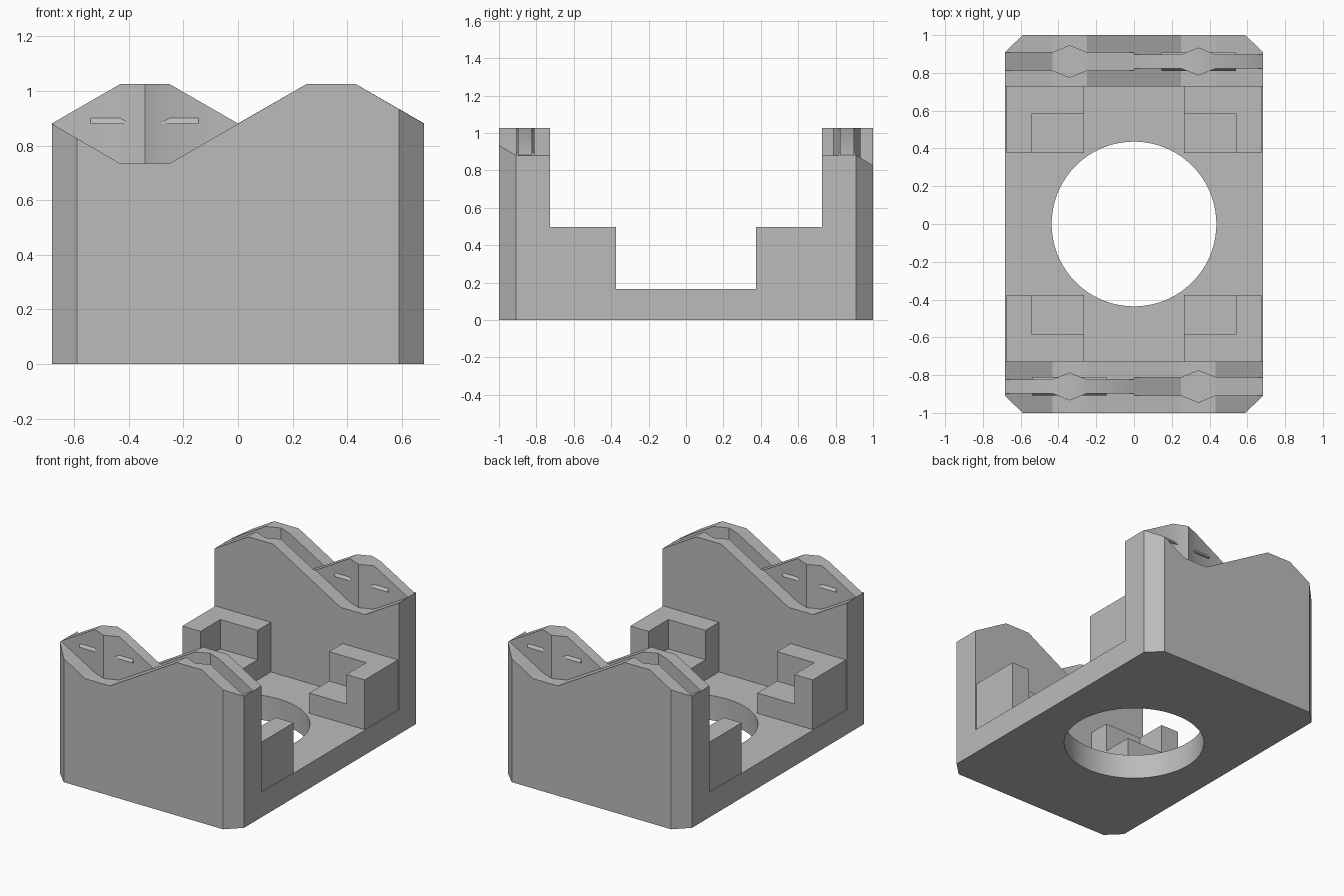
import bpy, bmesh, math
from mathutils import Matrix

if "Cube" in bpy.data.objects:
    bpy.data.objects.remove(bpy.data.objects["Cube"])

grey = bpy.data.materials.new("plain grey")
grey.diffuse_color = (0.5, 0.5, 0.5, 1)
grey.use_nodes = True
grey.node_tree.nodes["Principled BSDF"].inputs["Base Color"].default_value = grey.diffuse_color

def finish(name, bm, helper=False):
    bmesh.ops.recalc_face_normals(bm, faces=bm.faces[:])
    me = bpy.data.meshes.new(name)
    bm.to_mesh(me)
    bm.free()
    me.materials.append(grey)
    ob = bpy.data.objects.new(name, me)
    bpy.context.collection.objects.link(ob)
    ob.hide_render = helper
    return ob

def loft(name, rings, helper=False, turned=False):
    """Skin a list of equal-length point rings and cap both ends."""
    bm = bmesh.new()
    rows = [[bm.verts.new(p) for p in r] for r in rings]
    for a, b in zip(rows, rows[1:]):
        for i in range(len(a)):
            j = (i + 1) % len(a)
            bm.faces.new((a[i], a[j], b[j], b[i]))
    bm.faces.new(rows[0])
    bm.faces.new(rows[-1])
    if turned:
        bm.transform(Matrix.Rotation(math.pi, 4, 'Z'))
    return finish(name, bm, helper)

def prism_z(name, pts, z0, z1, helper=False):
    return loft(name, [[(x, y, z) for x, y in pts] for z in (z0, z1)], helper)

def prism_y(name, pts, y0, y1, helper=False, turned=False):
    return loft(name, [[(x, y, z) for x, z in pts] for y in (y0, y1)], helper, turned)

def smooth(ob):
    bpy.ops.object.select_all(action='DESELECT')
    ob.select_set(True)
    bpy.context.view_layer.objects.active = ob
    bpy.ops.object.shade_smooth_by_angle(angle=math.radians(30))

W, MID, AMP, Y = 0.682, 0.88, 0.145, -0.86
# stations along a joint: x, bulge share, height share
STATIONS = [(0, 0, 0), (0.25, 0, 1), (0.341, 1, 1), (0.432, 0, 1), (W, 0, 0)]

# body block with chamfered corners
c = 0.59
body = prism_z("body", [(-c, -1), (c, -1), (W, -0.91), (W, 0.91),
                        (c, 1), (-c, 1), (-W, 0.91), (-W, -0.91)], 0, 1.1)

# cutters: open middle, round hole
cutters = [prism_y("middle_cutter", [(-1, 0.165), (1, 0.165), (1, 1.5), (-1, 1.5)],
                   -0.727, 0.727, True)]
circle = [(0.436 * math.cos(i * math.tau / 96), 0.436 * math.sin(i * math.tau / 96))
          for i in range(96)]
cutters.append(prism_z("hole_cutter", circle, -0.1, 0.3, True))

# cutters: wavy wall tops and the grooves in the raised halves
wave = [(-0.75, MID + 0.04), (-W, MID), (-0.432, MID - AMP), (-0.25, MID - AMP),
        (0.25, MID + AMP), (0.432, MID + AMP), (0.75, MID - 0.04),
        (0.75, 1.5), (-0.75, 1.5)]
for end, turned in (("front", False), ("back", True)):
    cutters.append(prism_y(end + "_wave_cutter", wave, -1.2, -0.6, True, turned))
    rings = []
    for x, bulge, h in STATIONS:
        t, low = 0.047 + 0.037 * bulge, MID - AMP * h
        rings.append([(x, Y - t, low), (x, Y + t, low), (x, Y + t, 1.3), (x, Y - t, 1.3)])
    cutters.append(loft(end + "_groove_cutter", rings, True, turned))

for cut in cutters:
    m = body.modifiers.new(cut.name, 'BOOLEAN')
    m.operation, m.solver, m.object = 'DIFFERENCE', 'EXACT', cut
bpy.context.view_layer.objects.active = body
for m in list(body.modifiers):
    bpy.ops.object.modifier_apply(modifier=m.name)
for cut in cutters:
    bpy.data.objects.remove(cut)
smooth(body)

# tongues with snap ribs on both faces
for end, turned in (("front", False), ("back", True)):
    rings = []
    for x, bulge, h in STATIONS:
        t, dz = 0.037 + 0.037 * bulge, max(AMP * h, 0.001)
        rings.append([(-x, Y - t, MID - dz), (-x, Y + t, MID - dz),
                      (-x, Y + t, MID + dz), (-x, Y - t, MID + dz)])
    smooth(loft(end + "_tongue", rings, False, turned))
    for side in (-1, 1):
        for x0, x1 in ((-0.54, -0.395), (-0.287, -0.145)):
            prof = [(0.03, 0.878), (0.049, 0.88), (0.047, 0.888), (0.036, 0.902), (0.03, 0.902)]
            loft(end + "_rib", [[(x, Y + side * d, z) for d, z in prof] for x in (x0, x1)],
                 False, turned)

# corner blocks: low step plus taller L-shaped rest
for sx in (-1, 1):
    for sy in (-1, 1):
        ell = [(0.265, 0.727), (0.265, 0.585), (0.54, 0.585), (0.54, 0.375),
               (0.675, 0.375), (0.675, 0.727)]
        step = [(0.265, 0.375), (0.54, 0.375), (0.54, 0.585), (0.265, 0.585)]
        prism_z("corner_block", [(sx * x, sy * y) for x, y in ell], 0.165, 0.497)
        prism_z("corner_step", [(sx * x, sy * y) for x, y in step], 0.165, 0.30)
